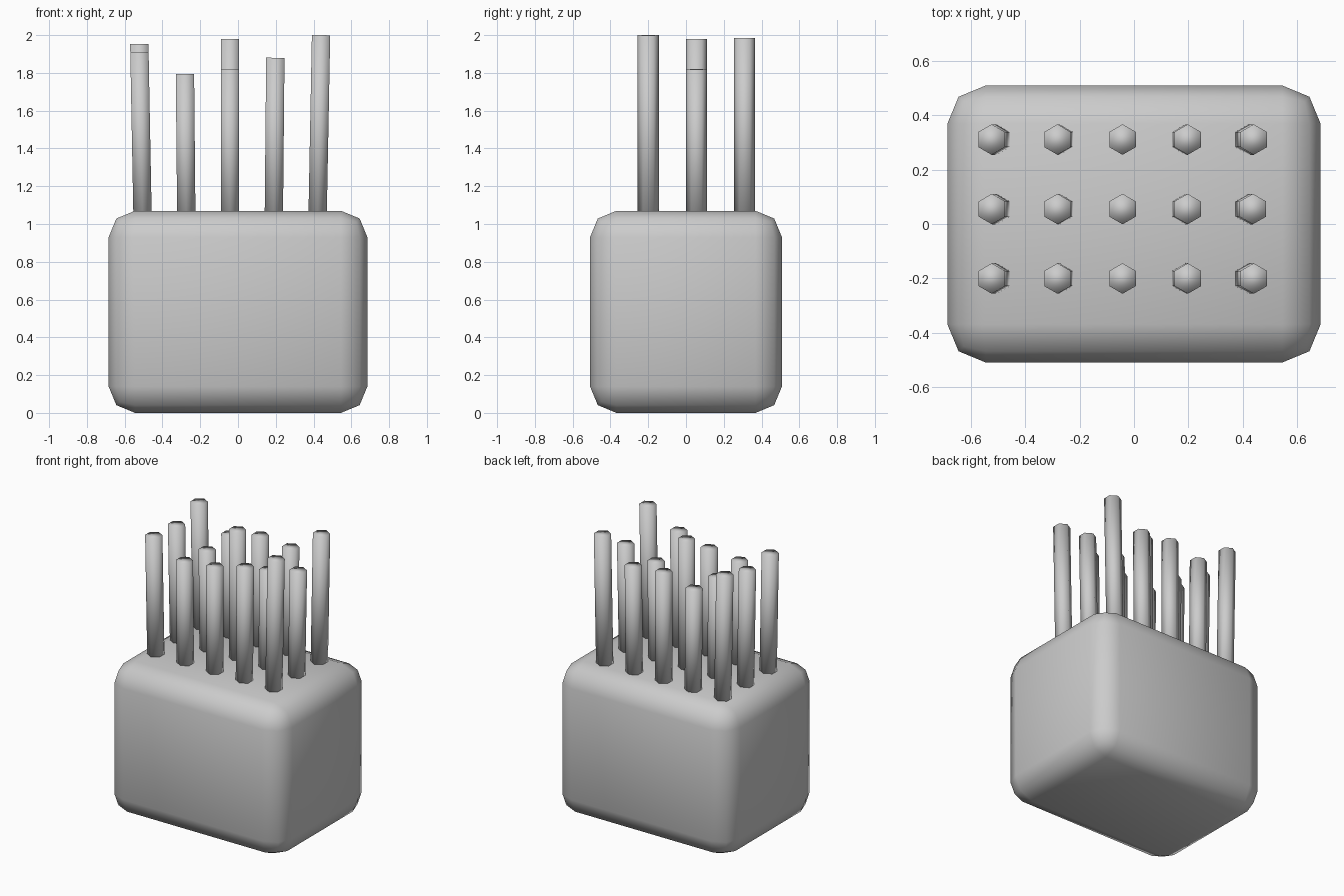
import bpy
import math
from mathutils import Vector

cube = bpy.data.objects.get("Cube")
if cube:
    bpy.data.objects.remove(cube, do_unlink=True)

# Single plain grey
grey = bpy.data.materials.new("plain_grey")
grey.use_nodes = True
COLOR = (0.6, 0.6, 0.6, 1)
grey.diffuse_color = COLOR
grey.node_tree.nodes["Principled BSDF"].inputs["Base Color"].default_value = COLOR


def finish(name):
    obj = bpy.context.object
    obj.name = name
    obj.data.materials.append(grey)
    bpy.ops.object.shade_smooth()
    return obj


# Rounded block
BLOCK_TOP = 1.07
bpy.ops.mesh.primitive_cube_add(size=1, location=(0, 0, BLOCK_TOP / 2))
bpy.context.object.scale = (1.37, 1.016, BLOCK_TOP)
bpy.ops.object.transform_apply(location=False, rotation=False, scale=True)
block = finish("block")
bevel = block.modifiers.new("rounded_edges", 'BEVEL')
bevel.width = 0.14
bevel.segments = 2

# Hexagonal sticks, fanning slightly outwards; top heights per row, left to right in x
ROWS = {
    "front": (-0.20, (1.91, 1.795, 1.82, 1.88, 2.0)),
    "middle": (0.055, (1.89, 1.775, 1.98, 1.76, 1.82)),
    "back": (0.31, (1.953, 1.79, 1.845, 1.825, 1.985)),
}
SINK = 0.1
for row, (y, heights) in ROWS.items():
    for i, top in enumerate(heights):
        k = i - 2
        lean = 0.0095 * k
        length = top - BLOCK_TOP + SINK
        base = Vector((-0.042 + 0.231 * k, y, BLOCK_TOP - SINK))
        axis = Vector((math.sin(lean), 0, math.cos(lean)))
        bpy.ops.mesh.primitive_cylinder_add(
            vertices=6, radius=0.056, depth=length,
            location=base + axis * length / 2, rotation=(0, lean, 0))
        finish(f"{row}_stick_{i + 1}")
